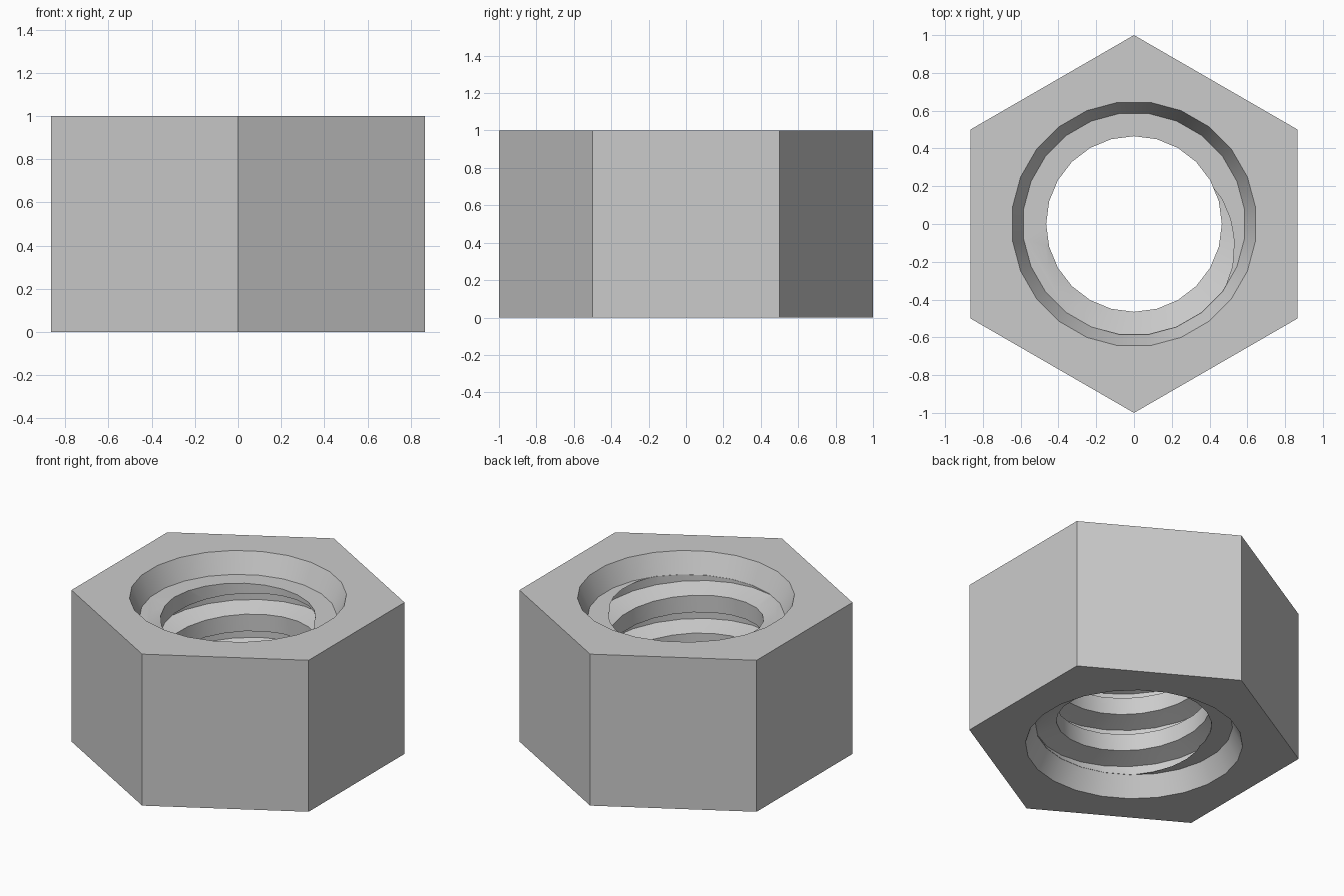
import bpy, bmesh, math
from mathutils import Matrix

cube = bpy.data.objects.get("Cube")
if cube:
    bpy.data.objects.remove(cube, do_unlink=True)

HEIGHT = 1.0
SEGMENTS = 24
PITCH = 0.25
CREST_R, ROOT_R = 0.465, 0.588
CHAMFER = 0.13

steel = bpy.data.materials.new("grey_steel")
steel.use_nodes = True
grey = (0.6, 0.6, 0.6, 1)
steel.diffuse_color = grey
steel.node_tree.nodes["Principled BSDF"].inputs["Base Color"].default_value = grey


def make_object(name, bm):
    bmesh.ops.recalc_face_normals(bm, faces=bm.faces[:])
    mesh = bpy.data.meshes.new(name)
    bm.to_mesh(mesh)
    bm.free()
    mesh.materials.append(steel)
    obj = bpy.data.objects.new(name, mesh)
    bpy.context.collection.objects.link(obj)
    return obj


def cone(name, sides, r_low, r_high, z_low, z_high, turn=0):
    bm = bmesh.new()
    place = Matrix.Translation((0, 0, (z_low + z_high) / 2)) @ Matrix.Rotation(turn, 4, "Z")
    bmesh.ops.create_cone(bm, cap_ends=True, segments=sides, radius1=r_low,
                          radius2=r_high, depth=z_high - z_low, matrix=place)
    return make_object(name, bm)


def thread_core():
    # Helical bore surface: each column holds one pitch of the thread profile
    bm = bmesh.new()
    step = math.tau / SEGMENTS
    crest, flank = 0.112, 0.04
    profile = [(CREST_R, 0, 0), (CREST_R, crest, 0),
               (ROOT_R, crest + flank, 0.5), (ROOT_R, PITCH - flank, 0.5)]
    columns = []
    for i in range(8 * SEGMENTS):
        column = []
        for r, dz, shift in profile:
            a = (i + shift) * step
            z = 0.887 + 2 * PITCH + dz - PITCH * a / math.tau
            column.append(bm.verts.new((r * math.cos(a), r * math.sin(a), z)))
        columns.append(column)
    for i in range(SEGMENTS, len(columns) - 1):
        left = columns[i] + [columns[i - SEGMENTS][0]]
        right = columns[i + 1] + [columns[i + 1 - SEGMENTS][0]]
        for p in range(len(profile)):
            bm.faces.new((left[p], right[p], right[p + 1], left[p + 1]))
    bmesh.ops.triangulate(bm, faces=bm.faces[:])
    # Trim both ends just inside the chamfers and cap them
    inset = CHAMFER - 0.005
    for z, direction in ((inset, -1), (HEIGHT - inset, 1)):
        bmesh.ops.bisect_plane(bm, geom=bm.verts[:] + bm.edges[:] + bm.faces[:],
                               plane_co=(0, 0, z), plane_no=(0, 0, direction),
                               clear_outer=True)
        rim = [e for e in bm.edges if e.is_boundary
               and all(abs(v.co.z - z) < 1e-4 for v in e.verts)]
        bmesh.ops.edgeloop_fill(bm, edges=rim)
    loose = [v for v in bm.verts if not v.link_faces]
    bmesh.ops.delete(bm, geom=loose, context="VERTS")
    return make_object("thread_cutter", bm)


# Hexagonal body with corners toward front and back
nut = cone("hex_nut", 6, 1, 1, 0, HEIGHT)

# Threaded bore and a chamfered countersink at each end
half = math.pi / SEGMENTS
cutters = [
    thread_core(),
    cone("top_chamfer_cutter", SEGMENTS, 0.59, 0.71,
         HEIGHT - CHAMFER, HEIGHT + CHAMFER, half),
    cone("bottom_chamfer_cutter", SEGMENTS, 0.71, 0.59, -CHAMFER, CHAMFER, half),
]
for cutter in cutters:
    cutter.hide_render = True
    cut = nut.modifiers.new(cutter.name, "BOOLEAN")
    cut.operation = "DIFFERENCE"
    cut.solver = "EXACT"
    cut.object = cutter

# Bake the cuts and remove the cutters
bpy.context.view_layer.update()
graph = bpy.context.evaluated_depsgraph_get()
baked = bpy.data.meshes.new_from_object(nut.evaluated_get(graph))
nut.modifiers.clear()
nut.data = baked
for cutter in cutters:
    bpy.data.objects.remove(cutter, do_unlink=True)

bpy.ops.object.select_all(action="DESELECT")
nut.select_set(True)
bpy.context.view_layer.objects.active = nut
bpy.ops.object.shade_smooth_by_angle(angle=math.radians(25))
